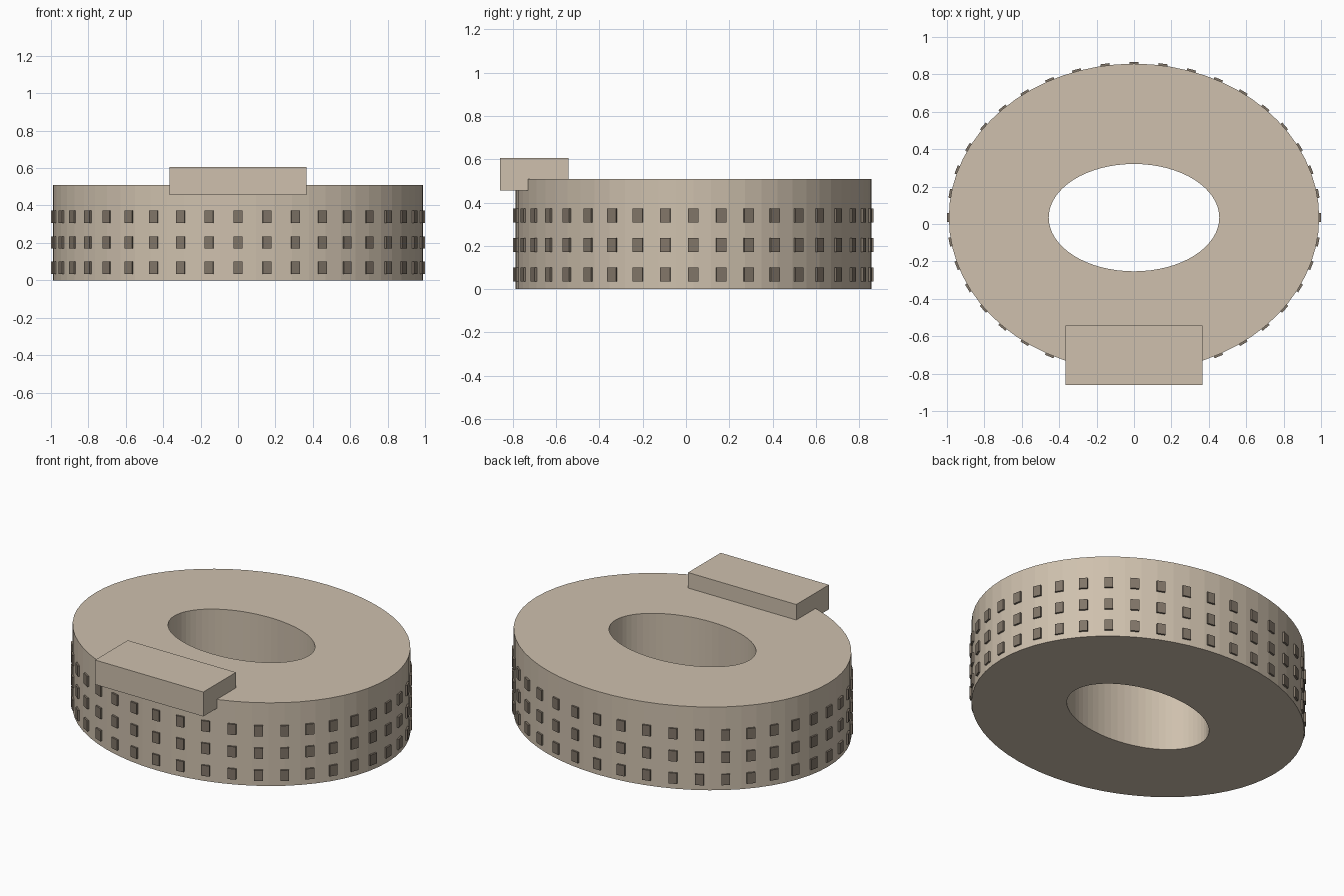
import bpy
import bmesh
from math import sin, cos, tau, atan2
from mathutils import Matrix, Vector

if "Cube" in bpy.data.objects:
    bpy.data.objects.remove(bpy.data.objects["Cube"], do_unlink=True)

CENTRE_Y = 0.034
OUTER = (0.99, 0.823)
INNER = (0.456, 0.287)
HEIGHT = 0.51
SEGMENTS = 64
WINDOWS = 40


def make_material(name, rgb):
    mat = bpy.data.materials.new(name)
    mat.use_nodes = True
    colour = (*rgb, 1.0)
    mat.diffuse_color = colour
    mat.node_tree.nodes["Principled BSDF"].inputs["Base Color"].default_value = colour
    return mat


def make_object(name, bm, mat):
    bmesh.ops.recalc_face_normals(bm, faces=bm.faces)
    mesh = bpy.data.meshes.new(name)
    bm.to_mesh(mesh)
    bm.free()
    mesh.materials.append(mat)
    obj = bpy.data.objects.new(name, mesh)
    bpy.context.collection.objects.link(obj)
    return obj


def add_box(bm, centre, size, angle=0.0):
    matrix = (Matrix.Translation(centre) @ Matrix.Rotation(angle, 4, "Z")
              @ Matrix.Diagonal((*size, 1.0)))
    bmesh.ops.create_cube(bm, size=1.0, matrix=matrix)


def ellipse_point(radii, angle, z):
    return Vector((radii[0] * cos(angle), CENTRE_Y + radii[1] * sin(angle), z))


stone = make_material("beige stone", (0.62, 0.53, 0.42))
glass = make_material("dark brown glass", (0.22, 0.18, 0.14))

# Oval building with an open oval courtyard
bm = bmesh.new()
profile = [(OUTER, 0), (OUTER, HEIGHT), (INNER, HEIGHT), (INNER, 0)]
loops = [[bm.verts.new(ellipse_point(radii, tau * i / SEGMENTS, z))
          for i in range(SEGMENTS)] for radii, z in profile]
for k, lower in enumerate(loops):
    upper = loops[(k + 1) % len(loops)]
    for i in range(SEGMENTS):
        j = (i + 1) % SEGMENTS
        bm.faces.new((lower[i], lower[j], upper[j], upper[i]))
make_object("oval_building", bm, stone)

# Three rows of window panels around the outer wall
bm = bmesh.new()
for z in (0.067, 0.203, 0.34):
    for i in range(WINDOWS):
        t = tau * i / WINDOWS
        facing = atan2(sin(t) / OUTER[1], cos(t) / OUTER[0])
        add_box(bm, ellipse_point(OUTER, t, z), (0.02, 0.048, 0.065), facing)
make_object("windows", bm, glass)

# Entrance canopy overhanging the front edge of the roof
bm = bmesh.new()
add_box(bm, (0, -0.702, 0.53), (0.734, 0.316, 0.15))
make_object("entrance_canopy", bm, stone)
